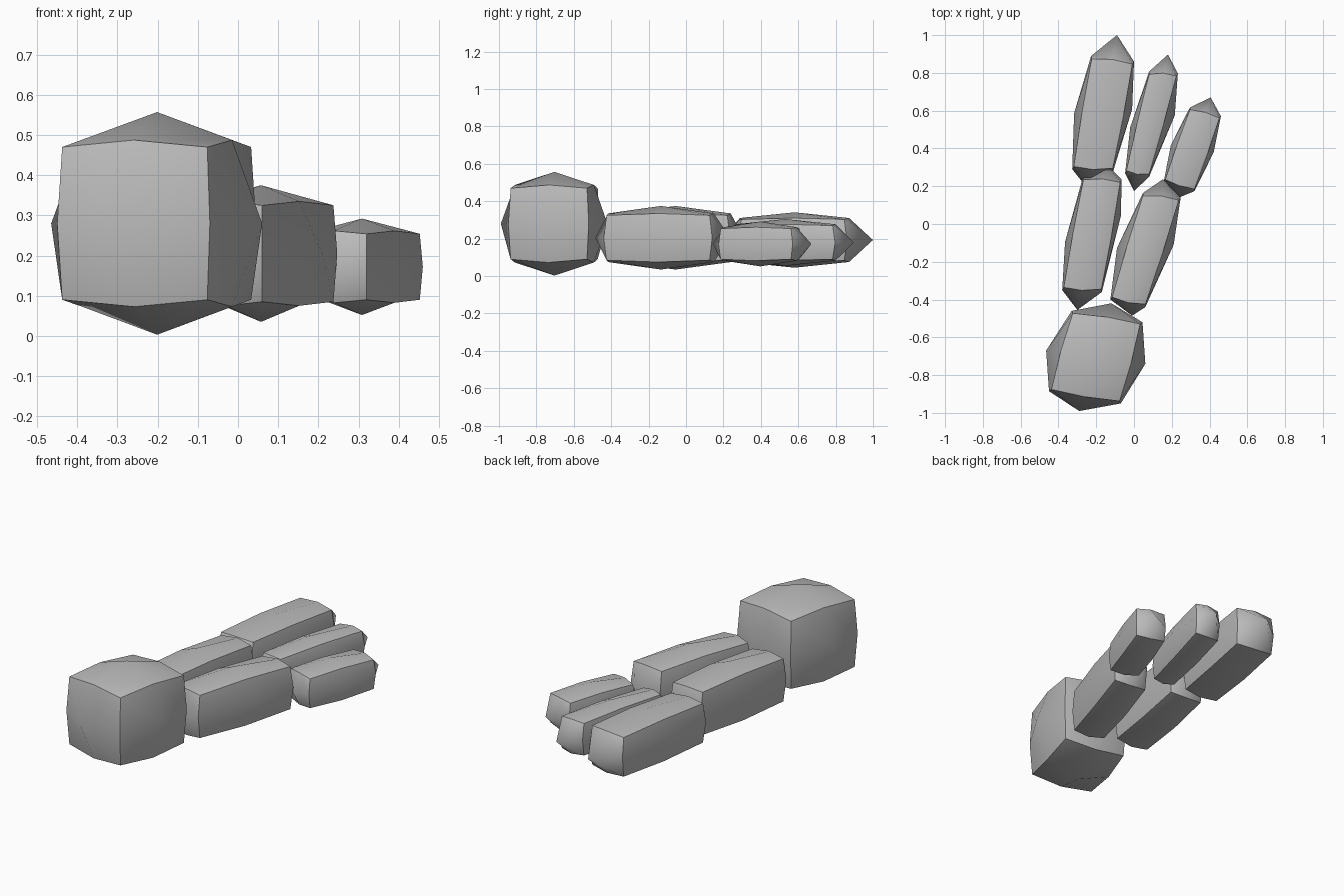
import bpy
import bmesh
from mathutils import Vector

cube = bpy.data.objects.get("Cube")
if cube:
    bpy.data.objects.remove(cube, do_unlink=True)

# Single plain grey for every block
grey = bpy.data.materials.new("plain_grey")
grey.use_nodes = True
grey.diffuse_color = (0.5, 0.5, 0.5, 1)
grey.node_tree.nodes["Principled BSDF"].inputs["Base Color"].default_value = (0.5, 0.5, 0.5, 1)

# Order of the plan points around a block, as grid directions
AROUND = [(-1, -1), (0, -1), (1, -1), (1, 0), (1, 1), (0, 1), (-1, 1), (-1, 0)]


def bulged_block(name, plan, middle, corner_rise, peak_rise):
    """Box with one cut per side, its face centres pushed out into soft peaks.
    plan: outline at mid height, starting at the front right and going round."""
    ring = {key: Vector(point) for key, point in zip(AROUND, plan)}
    posts = [ring[key] for key in AROUND if all(key)]
    centre = sum(posts, Vector((0, 0))) / len(posts)
    corner = {key: centre.lerp(ring[key], 0.95) for key in AROUND if all(key)}
    edge_rise = corner_rise + 0.2 * (peak_rise - corner_rise)

    def place(i, j, k):
        if k == 0:
            return (*ring[i, j], middle)
        if i and j:
            return (*corner[i, j], middle + k * corner_rise)
        if not i and not j:
            return (*centre, middle + k * peak_rise)
        ends = [corner[i or s, j or s] for s in (-1, 1)]
        point = centre.lerp((ends[0] + ends[1]) / 2, 1.04)
        return (*point, middle + k * edge_rise)

    bm = bmesh.new()
    bmesh.ops.create_cube(bm, size=2)
    bmesh.ops.subdivide_edges(bm, edges=bm.edges[:], cuts=1, use_grid_fill=True)
    # Keep the twelve box edges crisp and everything else smooth
    for edge in bm.edges:
        mid = (edge.verts[0].co + edge.verts[1].co) / 2
        edge.smooth = sum(abs(c) > 0.9 for c in mid) < 2
    for face in bm.faces:
        face.smooth = True
    for vert in bm.verts:
        vert.co = place(*(round(c) for c in vert.co))
    bmesh.ops.recalc_face_normals(bm, faces=bm.faces[:])

    mesh = bpy.data.meshes.new(name)
    bm.to_mesh(mesh)
    bm.free()
    mesh.materials.append(grey)
    block = bpy.data.objects.new(name, mesh)
    bpy.context.scene.collection.objects.link(block)
    return block


# Heel block
bulged_block("heel_block",
             [(-.45, -.885), (-.29, -.99), (-.07, -.95), (.06, -.74),
              (.045, -.52), (-.12, -.42), (-.33, -.46), (-.465, -.67)],
             .28, .19, .277)

# Two middle blocks
bulged_block("right_middle_block",
             [(-.38, -.35), (-.3, -.455), (-.17, -.36), (-.07, .04),
              (-.065, .235), (-.14, .31), (-.27, .25), (-.365, -.095)],
             .205, .12, .17)
bulged_block("left_middle_block",
             [(-.125, -.4), (-.01, -.485), (.06, -.44), (.21, -.11),
              (.247, .14), (.153, .237), (.047, .164), (-.09, -.127)],
             .205, .12, .17)

# Three end blocks
bulged_block("right_end_block",
             [(-.327, .29), (-.24, .18), (-.11, .28), (-.01, .607),
              (0, .86), (-.09, 1), (-.227, .89), (-.317, .586)],
             .193, .11, .148)
bulged_block("centre_end_block",
             [(-.047, .27), (0, .174), (.08, .25), (.216, .575),
              (.232, .797), (.18, .897), (.08, .807), (-.02, .512)],
             .18, .09, .125)
bulged_block("left_end_block",
             [(.158, .227), (.243, .142), (.32, .174), (.422, .38),
              (.46, .57), (.406, .67), (.296, .617), (.195, .417)],
             .172, .082, .12)
